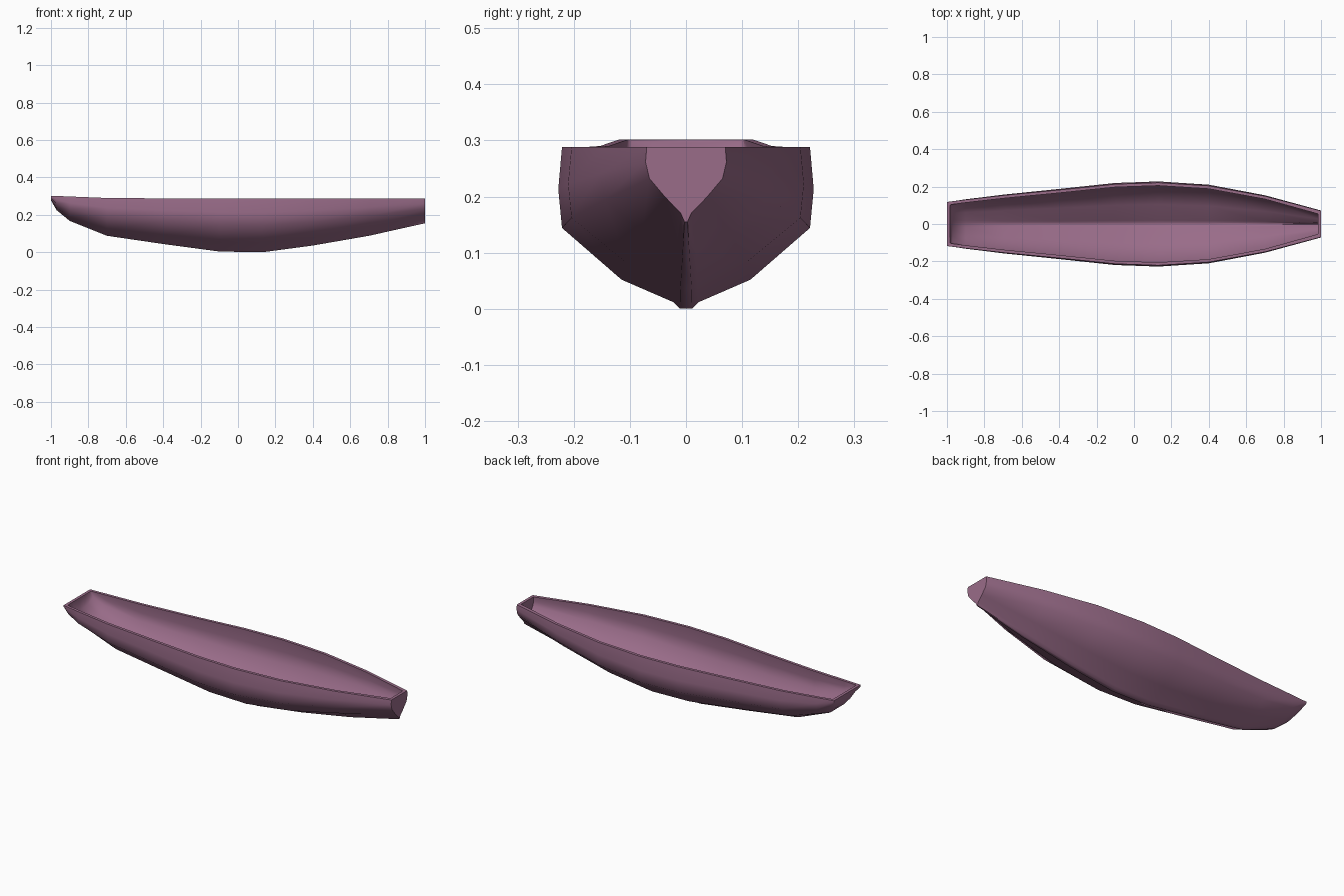
import bpy, bmesh, math

if "Cube" in bpy.data.objects:
    bpy.data.objects.remove(bpy.data.objects["Cube"])

# Half cross-section, gunwale to keel, as fractions (half width, height)
FULL = [(1, 1), (1.03, .74), (1, .5), (.52, .18), (.1, .04), (.05, 0)]
FINE = [(1, 1), (1.03, .80), (.93, .58), (.53, .33), (.14, .12), (.04, 0)]
FLAT = [(1, 1), (1, .74), (.95, .45), (.6, .15), (.25, .03), (.1, 0)]

# Stations: x, gunwale half width, gunwale z, keel z, blend to FINE, blend to FLAT
STATIONS = [
    (-1.0, .118, .302, .278, 0, 1), (-.97, .121, .301, .225, 0, .8),
    (-.90, .130, .298, .168, 0, .5), (-.70, .153, .29, .088, 0, .15),
    (-.40, .182, .288, .044, 0, 0), (-.10, .213, .288, .004, 0, 0),
    (.13, .221, .288, 0, 0, 0), (.40, .204, .288, .036, 0, 0),
    (.70, .149, .288, .088, .4, 0), (1.0, .070, .288, .155, 1, 0),
]
T = .016  # shell thickness


def section(st, inner):
    x, w, zt, zb, fine, flat = st
    half = []
    for a, b, c in zip(FULL, FINE, FLAT):
        fy, fz = [a[i] + (b[i] - a[i]) * fine + (c[i] - a[i]) * flat for i in (0, 1)]
        y, z = fy * w, zb + fz * (zt - zb)
        if inner:
            y = max(y - T * min(1, fy + .1), .003)
            z = min(z + T * 1.1 * (1 - fz), zt - .004 * (1 - fz))
            x = max(-1 + T, min(1 - T, st[0]))
        half.append((x, y, z))
    return half + [(px, -py, pz) for px, py, pz in reversed(half)]


bm = bmesh.new()


def shell(inner):
    rows = [[bm.verts.new(p) for p in section(s, inner)] for s in STATIONS]
    for r, s in zip(rows, rows[1:]):
        for i in range(len(r) - 1):
            bm.faces.new((r[i], r[i + 1], s[i + 1], s[i]))
    # End caps
    for r in (rows[0], rows[-1]):
        n = len(r)
        for i in range(n // 2 - 1):
            bm.faces.new((r[i], r[i + 1], r[n - 2 - i], r[n - 1 - i]))
    return rows


outer, inner = shell(False), shell(True)

# Rim joining the outer and inner skins
loops = [[r[0] for r in rows] + [r[-1] for r in reversed(rows)] for rows in (outer, inner)]
n = len(loops[0])
for i in range(n):
    j = (i + 1) % n
    bm.faces.new((loops[0][i], loops[0][j], loops[1][j], loops[1][i]))

bmesh.ops.recalc_face_normals(bm, faces=bm.faces)
mesh = bpy.data.meshes.new("boat_hull")
bm.to_mesh(mesh)
bm.free()
hull = bpy.data.objects.new("boat_hull", mesh)
bpy.context.collection.objects.link(hull)

# Plum paint
mat = bpy.data.materials.new("plum")
mat.diffuse_color = (.32, .15, .25, 1)
mat.use_nodes = True
mat.node_tree.nodes["Principled BSDF"].inputs["Base Color"].default_value = mat.diffuse_color
mesh.materials.append(mat)

bpy.context.view_layer.objects.active = hull
hull.select_set(True)
bpy.ops.object.shade_smooth_by_angle(angle=math.radians(55))
